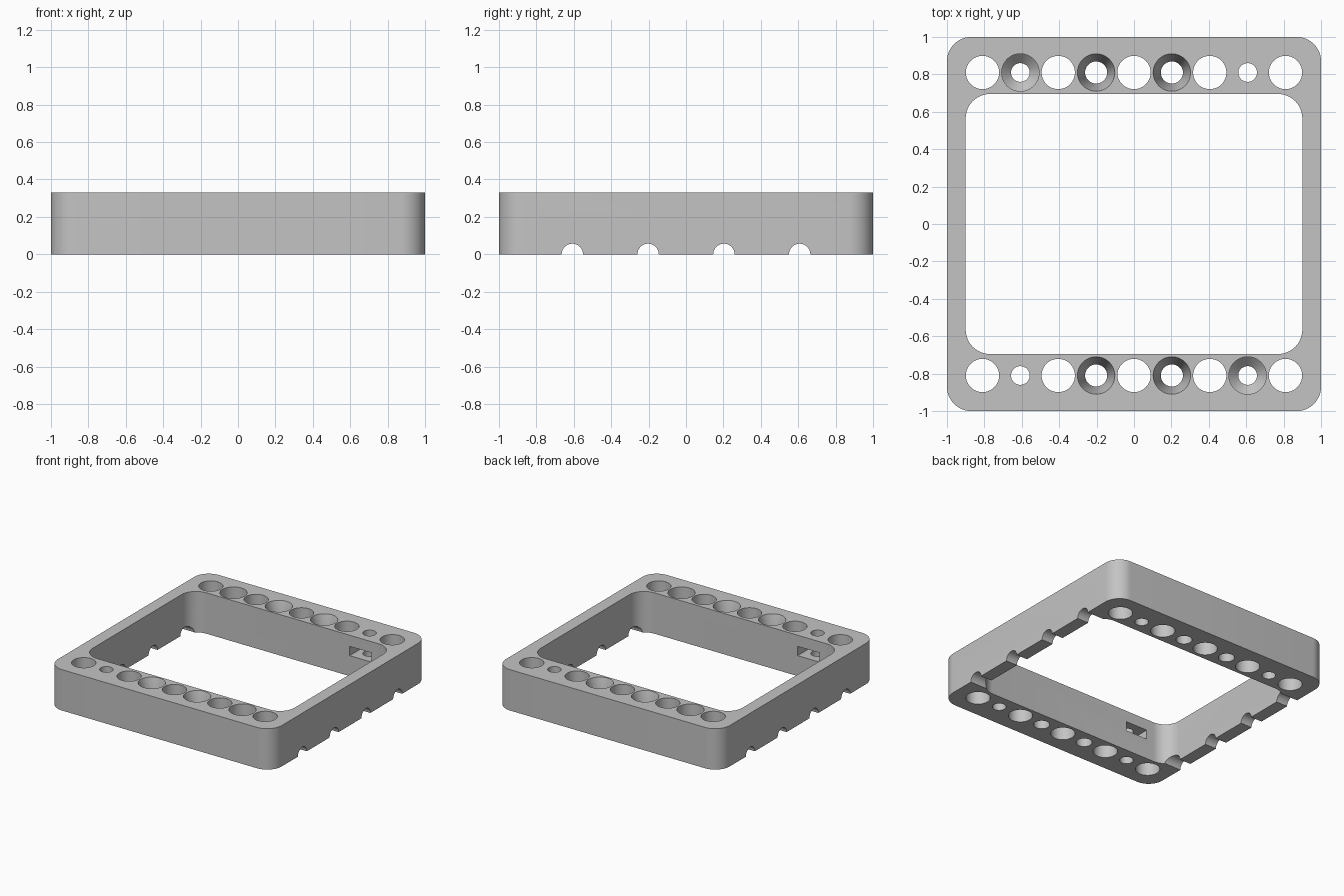
import bpy, bmesh
from math import sin, cos, pi, radians

cube = bpy.data.objects.get("Cube")
if cube:
    bpy.data.objects.remove(cube)

H = 0.33          # frame height
PITCH = 0.2025    # hole spacing
ROW = 0.81        # distance of each hole row from the centre

grey = bpy.data.materials.new("plain grey")
grey.use_nodes = True
grey.diffuse_color = (0.55, 0.55, 0.55, 1)
grey.node_tree.nodes["Principled BSDF"].inputs["Base Color"].default_value = (0.55, 0.55, 0.55, 1)


def loft(bm, rings):
    """Close a stack of equal point rings into a solid."""
    vs = [[bm.verts.new(p) for p in ring] for ring in rings]
    n = len(vs[0])
    for a, b in zip(vs, vs[1:]):
        for i in range(n):
            j = (i + 1) % n
            bm.faces.new((a[i], a[j], b[j], b[i]))
    bm.faces.new(vs[0][::-1])
    bm.faces.new(vs[-1])


def make(name, bm):
    bmesh.ops.recalc_face_normals(bm, faces=bm.faces)
    me = bpy.data.meshes.new(name)
    bm.to_mesh(me)
    bm.free()
    me.materials.append(grey)
    ob = bpy.data.objects.new(name, me)
    bpy.context.scene.collection.objects.link(ob)
    return ob


def rounded_rect(hx, hy, r, z, steps=12):
    pts = []
    for k, (sx, sy) in enumerate(((1, 1), (-1, 1), (-1, -1), (1, -1))):
        for i in range(steps + 1):
            a = (k + i / steps) * pi / 2
            pts.append((sx * (hx - r) + r * cos(a), sy * (hy - r) + r * sin(a), z))
    return pts


def rounded_block(name, hx, hy, r, z0, z1):
    bm = bmesh.new()
    loft(bm, [rounded_rect(hx, hy, r, z) for z in (z0, z1)])
    return make(name, bm)


def bore(bm, x, y, profile, n=48):
    """Revolved hole from (radius, height) pairs."""
    loft(bm, [[(x + r * cos(2 * pi * i / n), y + r * sin(2 * pi * i / n), z)
               for i in range(n)] for r, z in profile])


# Frame and its central opening
frame = rounded_block("square_frame", 1, 1, 0.13, 0, H)
opening = rounded_block("opening_cutter", 0.9, 0.695, 0.13, -0.1, H + 0.1)

# Hole profiles
LOW, TOP = -0.1, H + 0.1
plain = [(0.089, LOW), (0.089, TOP)]
small = [(0.05, LOW), (0.05, TOP)]
tapered = [(0.059, LOW), (0.059, 0.18), (0.1, H), (0.1, TOP)]
recessed = [(0.05, LOW), (0.05, 0.11), (0.1, 0.16), (0.1, TOP)]
row = [plain, recessed, plain, tapered, plain, tapered, plain, small, plain]

# Two rows, the front one being the back one turned half round
bm = bmesh.new()
for s in (1, -1):
    for i, profile in enumerate(row):
        bore(bm, s * (i - 4) * PITCH, s * ROW, profile)
holes = make("hole_cutter", bm)

# Half-round cable notches under both side walls
bm = bmesh.new()
R, N = 0.057, 32
for k in (-3, -1, 1, 3):
    loft(bm, [[(x, k * PITCH + R * cos(2 * pi * i / N), R * sin(2 * pi * i / N))
               for i in range(N)] for x in (-1.2, 1.2)])
notches = make("notch_cutter", bm)

# Nut slots opening on the inner walls, with a pointed end
bm = bmesh.new()
W = 0.097
outline = [(-W, 0.6), (W, 0.6), (W, ROW + W * 0.577), (0, ROW + W * 1.155), (-W, ROW + W * 0.577)]
for s in (1, -1):
    loft(bm, [[(s * (3 * PITCH + x), s * y, z) for x, y in outline] for z in (0.165, 0.24)])
slots = make("nut_slot_cutter", bm)

# Cut everything out and bake the result
cutters = [opening, holes, notches, slots]
for c in cutters:
    c.hide_render = True
    mod = frame.modifiers.new(c.name, "BOOLEAN")
    mod.operation = "DIFFERENCE"
    mod.solver = "EXACT"
    mod.object = c
bpy.context.view_layer.update()
dg = bpy.context.evaluated_depsgraph_get()
baked = bpy.data.meshes.new_from_object(frame.evaluated_get(dg))
frame.modifiers.clear()
frame.data = baked
for c in cutters:
    bpy.data.objects.remove(c)

baked.materials.clear()
baked.materials.append(grey)
for p in baked.polygons:
    p.material_index = 0

for ob in bpy.context.selected_objects:
    ob.select_set(False)
frame.select_set(True)
bpy.context.view_layer.objects.active = frame
bpy.ops.object.shade_smooth_by_angle(angle=radians(25))
